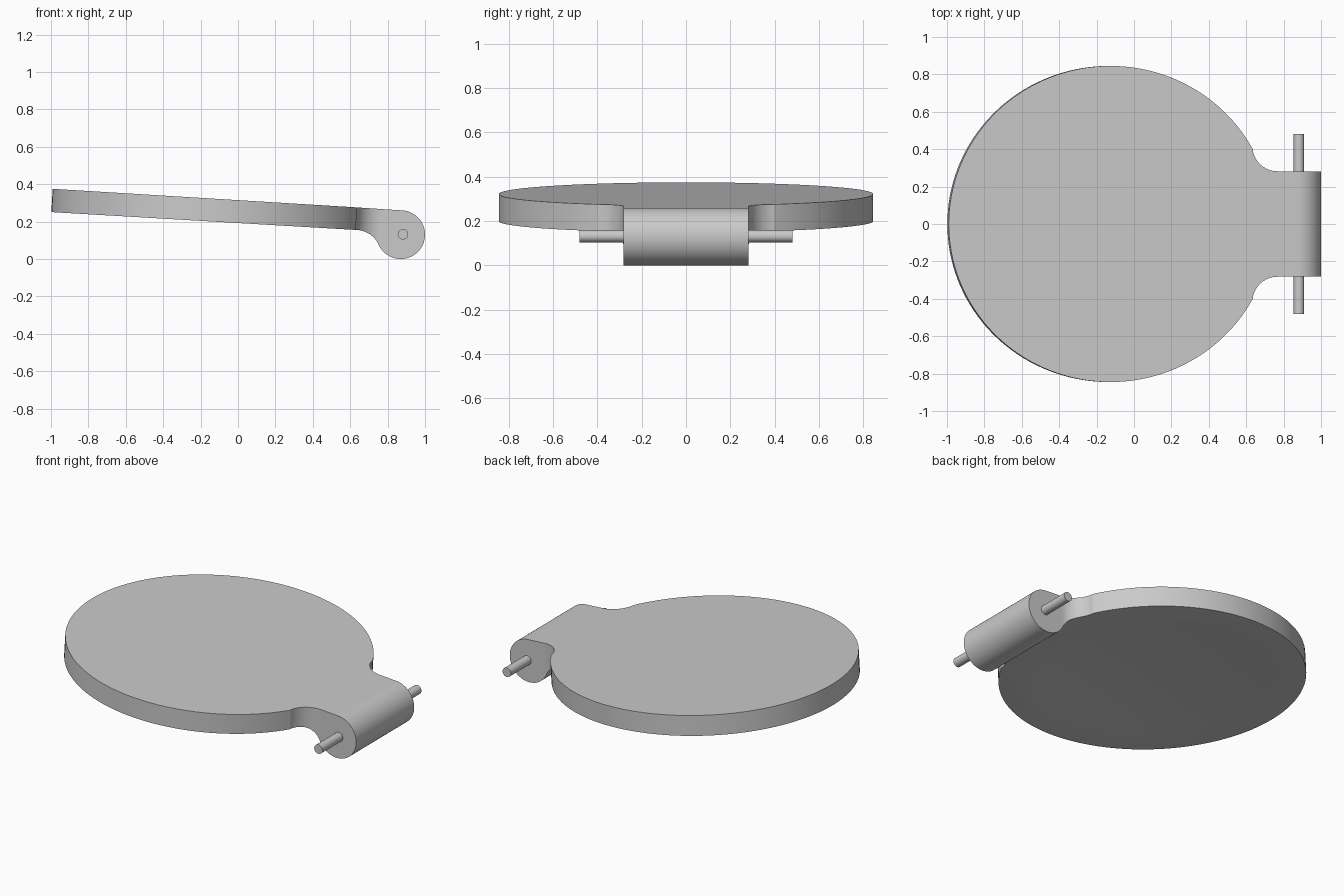
import bpy
import bmesh
import math
from mathutils import Matrix, Vector

cube = bpy.data.objects.get("Cube")
if cube:
    bpy.data.objects.remove(cube, do_unlink=True)

grey = bpy.data.materials.new("plain_grey")
grey.use_nodes = True
colour = (0.59, 0.59, 0.59, 1)
grey.diffuse_color = colour
grey.node_tree.nodes["Principled BSDF"].inputs["Base Color"].default_value = colour


def arc(cx, cy, rx, ry, start, end, steps):
    """Points along an elliptical arc, angles in degrees."""
    angles = [math.radians(start + (end - start) * i / steps) for i in range(steps + 1)]
    return [(cx + rx * math.cos(a), cy + ry * math.sin(a)) for a in angles]


def finish(name, bm):
    """Turn a bmesh into a grey object with outward normals."""
    bmesh.ops.recalc_face_normals(bm, faces=bm.faces[:])
    mesh = bpy.data.meshes.new(name)
    bm.to_mesh(mesh)
    bm.free()
    mesh.materials.append(grey)
    obj = bpy.data.objects.new(name, mesh)
    bpy.context.collection.objects.link(obj)
    return obj


def prism(name, outline, to_3d, half):
    """Extrude a 2D outline by half to each side of its plane."""
    bm = bmesh.new()
    low, high = [[bm.verts.new(to_3d(u, v, w)) for u, v in outline] for w in (-half, half)]
    bm.faces.new(low)
    bm.faces.new(high)
    for i in range(len(outline)):
        bm.faces.new((low[i - 1], low[i], high[i], high[i - 1]))
    return finish(name, bm)


def activate(obj):
    bpy.ops.object.select_all(action="DESELECT")
    obj.select_set(True)
    bpy.context.view_layer.objects.active = obj


def smooth(obj):
    activate(obj)
    bpy.ops.object.shade_smooth_by_angle(angle=math.radians(30))


def cut(obj, cutter, operation):
    cutter.hide_render = True
    mod = obj.modifiers.new("cut", "BOOLEAN")
    mod.operation = operation
    mod.solver = "EXACT"
    mod.object = cutter
    activate(obj)
    bpy.ops.object.modifier_apply(modifier=mod.name)
    bpy.data.objects.remove(cutter, do_unlink=True)


slope = 0.061
tilt = math.atan(slope)
disc_x, disc_z = -0.13, 0.26
thickness = 0.125
hinge = Vector((0.87, 0.13))
hinge_r = 0.13


def slab_z(x, side):
    return disc_z - slope * (x - disc_x) + side * thickness / 2


# Side profile: tilted slab, underside fillet and round hinge barrel
fillet = Vector((0.63, 0.021))
fillet_r = 0.134
towards = math.degrees(math.atan2(hinge.y - fillet.y, hinge.x - fillet.x))
profile = [(-1.1, slab_z(-1.1, 1)), (-1.1, slab_z(-1.1, -1))]
profile += arc(*fillet, fillet_r, fillet_r, 88, towards, 14)
profile += arc(*hinge, hinge_r, hinge_r, 183 + towards, 450, 48)
profile.append((0.62, slab_z(0.62, 1)))
body = prism("lid_with_hinge", profile, lambda u, v, w: (u, w, v), 0.95)

# Plan outline: round lid flowing into a narrow neck
half_neck, corner_r, corner_x = 0.282, 0.134, 0.765
corner_y = half_neck + corner_r
lower = arc(corner_x - disc_x, -corner_y, corner_r, corner_r, 172, 90, 14)
end = math.degrees(math.asin(-lower[0][1] / 0.845))
plan = arc(0, 0, 0.866, 0.845, end, 360 - end, 120)
plan += lower + [(1.4, -half_neck), (1.4, half_neck)]
plan += [(x, -y) for x, y in reversed(lower)]
place = Matrix.Translation((disc_x, 0, disc_z)) @ Matrix.Rotation(tilt, 4, "Y")
outline_cutter = prism("plan_cutter", plan, lambda u, v, w: place @ Vector((u, v, w)), 0.8)
cut(body, outline_cutter, "INTERSECT")

# Shallow dish hollowed into the underside
dish_r, dish_depth = 0.73, 0.03
bm = bmesh.new()
steps = [i / 10 for i in range(12)]
points = [(t * dish_r, 0, dish_depth * (1 - t * t)) for t in steps] + [(0, 0, -0.1)]
line = [bm.verts.new(p) for p in points]
edges = [bm.edges.new(pair) for pair in zip(line, line[1:])]
bmesh.ops.spin(bm, geom=line + edges, cent=(0, 0, 0), axis=(0, 0, 1),
               angle=math.tau, steps=72, use_merge=True)
bmesh.ops.remove_doubles(bm, verts=bm.verts[:], dist=0.0001)
bmesh.ops.transform(bm, verts=bm.verts[:],
                    matrix=place @ Matrix.Translation((0, 0, -thickness / 2)))
cut(body, finish("dish_cutter", bm), "DIFFERENCE")
smooth(body)

# Hinge pin through the barrel
bpy.ops.mesh.primitive_cylinder_add(vertices=32, radius=0.028, depth=0.96,
                                    location=(0.882, 0, 0.132),
                                    rotation=(math.pi / 2, 0, 0))
pin = bpy.context.object
pin.name = "hinge_pin"
pin.data.materials.append(grey)
smooth(pin)
